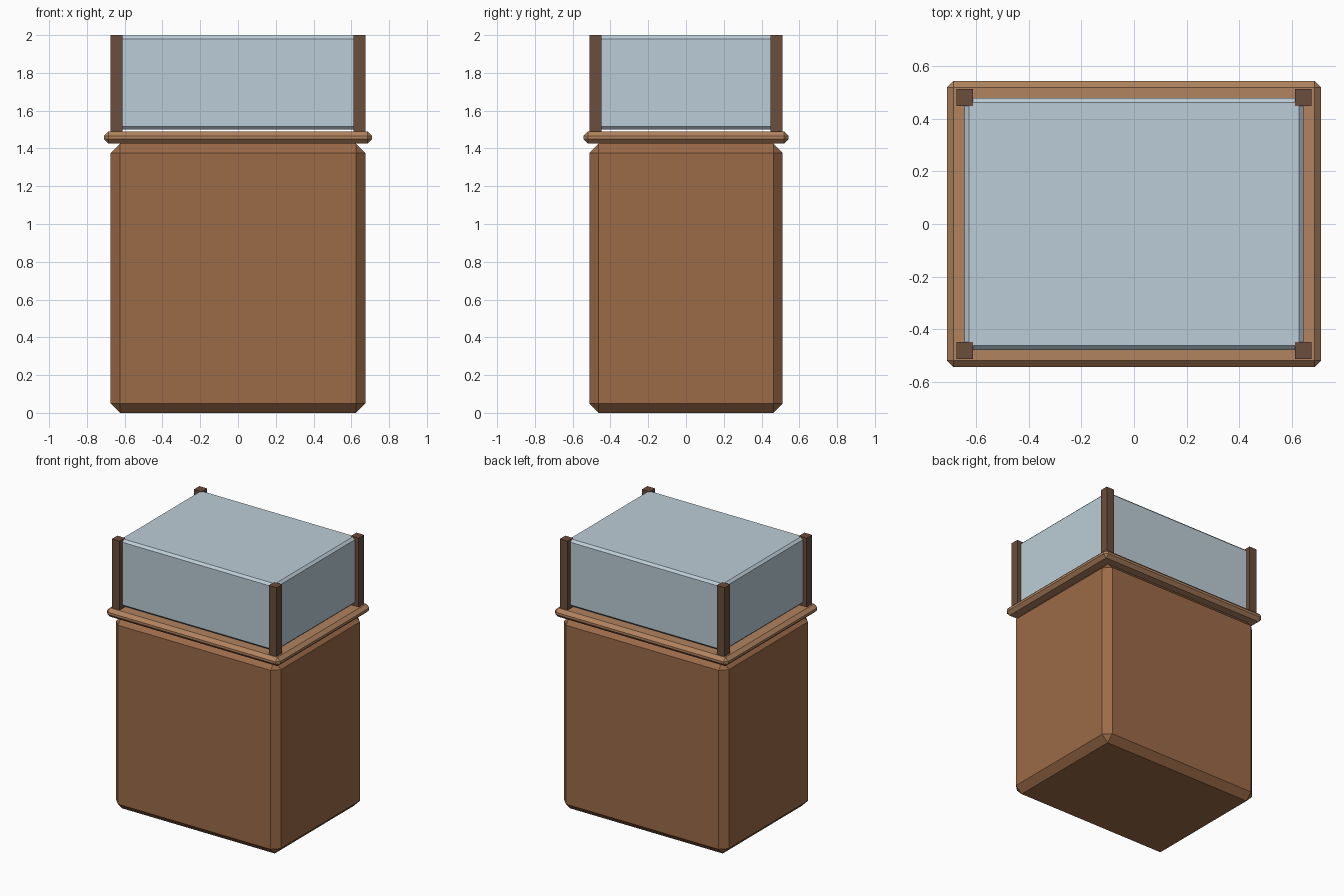
import bpy
import bmesh

if "Cube" in bpy.data.objects:
    bpy.data.objects.remove(bpy.data.objects["Cube"])


def material(name, rgb):
    mat = bpy.data.materials.new(name)
    mat.diffuse_color = (*rgb, 1.0)
    mat.use_nodes = True
    mat.node_tree.nodes["Principled BSDF"].inputs["Base Color"].default_value = mat.diffuse_color
    return mat


def box(name, half_x, half_y, z0, z1, mat, bevel=0.0, centre=(0.0, 0.0)):
    """Box between z0 and z1 with optional single-segment chamfered edges."""
    bm = bmesh.new()
    bmesh.ops.create_cube(bm, size=2.0)
    bmesh.ops.scale(bm, vec=(half_x, half_y, (z1 - z0) / 2), verts=bm.verts)
    if bevel:
        bmesh.ops.bevel(bm, geom=bm.edges[:], offset=bevel, segments=1,
                        profile=0.5, affect='EDGES')
    mesh = bpy.data.meshes.new(name)
    bm.to_mesh(mesh)
    bm.free()
    mesh.materials.append(mat)
    obj = bpy.data.objects.new(name, mesh)
    obj.location = (centre[0], centre[1], (z0 + z1) / 2)
    bpy.context.collection.objects.link(obj)
    return obj


wood = material("wood", (0.33, 0.145, 0.065))
light_wood = material("light_wood", (0.44, 0.23, 0.115))
dark_wood = material("dark_wood", (0.145, 0.075, 0.045))
glass = material("glass", (0.50, 0.61, 0.68))

# Cabinet base and projecting rim
box("cabinet_base", 0.675, 0.512, 0.0, 1.425, wood, 0.05)
box("rim", 0.71, 0.543, 1.425, 1.49, light_wood, 0.024)

# Glass case, just clear of the rim
box("glass_case", 0.643, 0.479, 1.50, 1.997, glass, 0.017)

# Corner posts
for side_x, x in (("left", -0.643), ("right", 0.643)):
    for side_y, y in (("front", -0.48), ("back", 0.48)):
        box(f"{side_y}_{side_x}_post", 0.032, 0.032, 1.49, 2.0, dark_wood,
            centre=(x, y))
